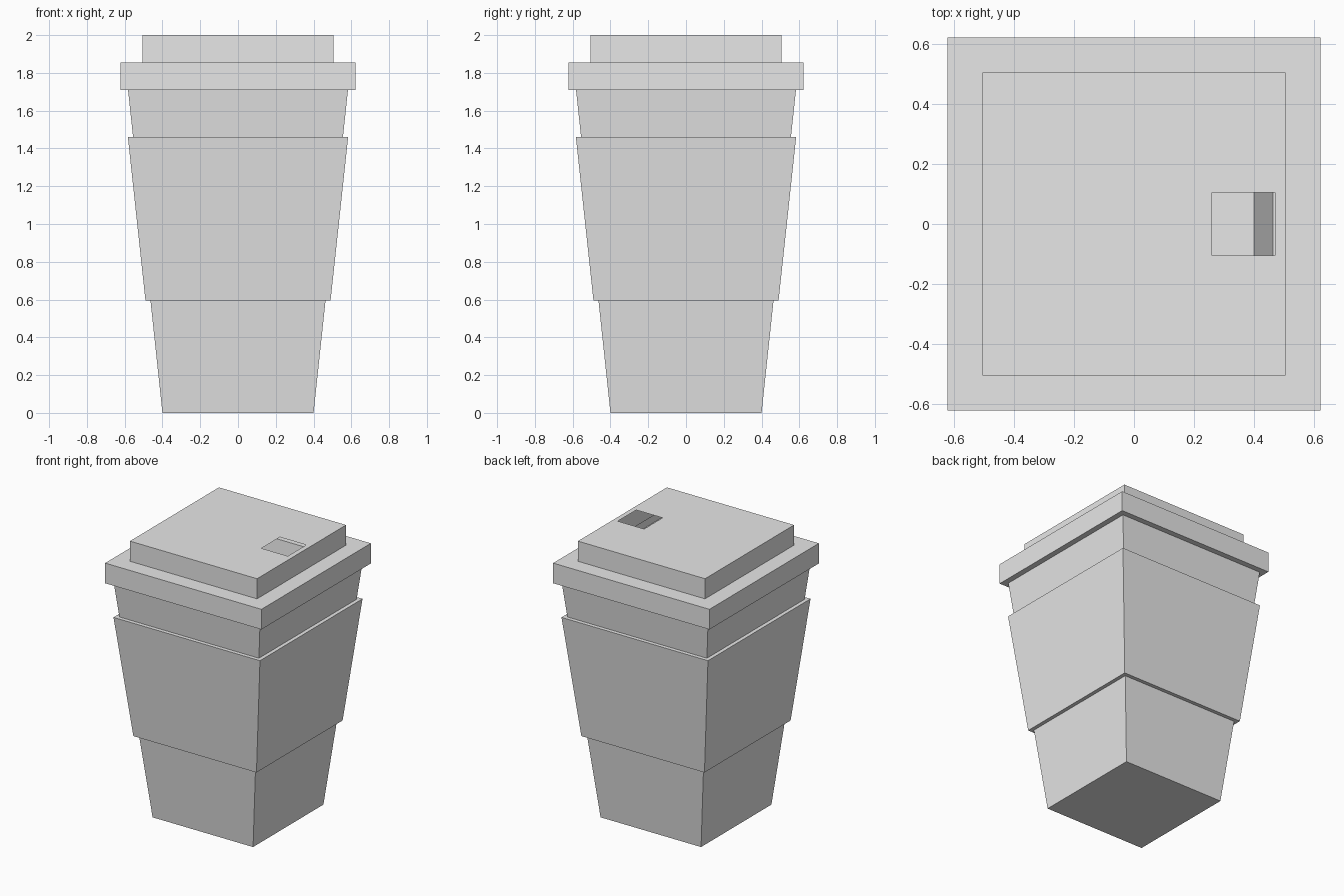
import bpy
import bmesh

# Remove the default cube
cube = bpy.data.objects.get("Cube")
if cube:
    bpy.data.objects.remove(cube, do_unlink=True)

# Single flat colour
grey = bpy.data.materials.new("light_grey")
grey.use_nodes = True
colour = (0.8, 0.8, 0.8, 1.0)
grey.diffuse_color = colour
grey.node_tree.nodes["Principled BSDF"].inputs["Base Color"].default_value = colour


def ring(bm, half_x, half_y, z, cx=0.0):
    """Rectangular loop of four vertices, counter-clockwise from above."""
    corners = ((-1, -1), (1, -1), (1, 1), (-1, 1))
    return [bm.verts.new((cx + sx * half_x, sy * half_y, z)) for sx, sy in corners]


def square_shell(name, profile, floor=False, opening=None):
    """Thin square shell through (half width, height) pairs, from the bottom up."""
    bm = bmesh.new()
    loops = [ring(bm, w, w, z) for w, z in profile]
    if opening:
        loops.append(ring(bm, *opening))
    for low, high in zip(loops, loops[1:]):
        for i in range(4):
            j = (i + 1) % 4
            bm.faces.new((low[i], low[j], high[j], high[i]))
    if floor:
        bm.faces.new(reversed(loops[0]))
    mesh = bpy.data.meshes.new(name)
    bm.to_mesh(mesh)
    bm.free()
    mesh.materials.append(grey)
    obj = bpy.data.objects.new(name, mesh)
    bpy.context.collection.objects.link(obj)
    return obj


SLEEVE_LOW, SLEEVE_HIGH, RIM, STEP, TOP = 0.595, 1.46, 1.71, 1.855, 2.0


def cup_width(z):
    """Half width of the tapered cup wall at a height."""
    return 0.4 + 0.1065 * z


# Hollow cup below the sleeve
square_shell("cup_base", [(cup_width(0), 0), (cup_width(SLEEVE_LOW), SLEEVE_LOW)], floor=True)

# Wider sleeve with a narrow ledge at each end
square_shell("sleeve", [
    (cup_width(SLEEVE_LOW), SLEEVE_LOW), (0.49, SLEEVE_LOW),
    (0.583, SLEEVE_HIGH), (cup_width(SLEEVE_HIGH), SLEEVE_HIGH),
])

# Cup neck between sleeve and lid
square_shell("cup_neck", [(cup_width(SLEEVE_HIGH), SLEEVE_HIGH), (cup_width(RIM), RIM)])

# Stepped lid with a drinking hole near the left edge
square_shell("lid", [
    (cup_width(RIM), RIM), (0.622, RIM), (0.622, STEP), (0.506, STEP), (0.506, TOP),
], opening=(0.105, 0.105, TOP, 0.365))
